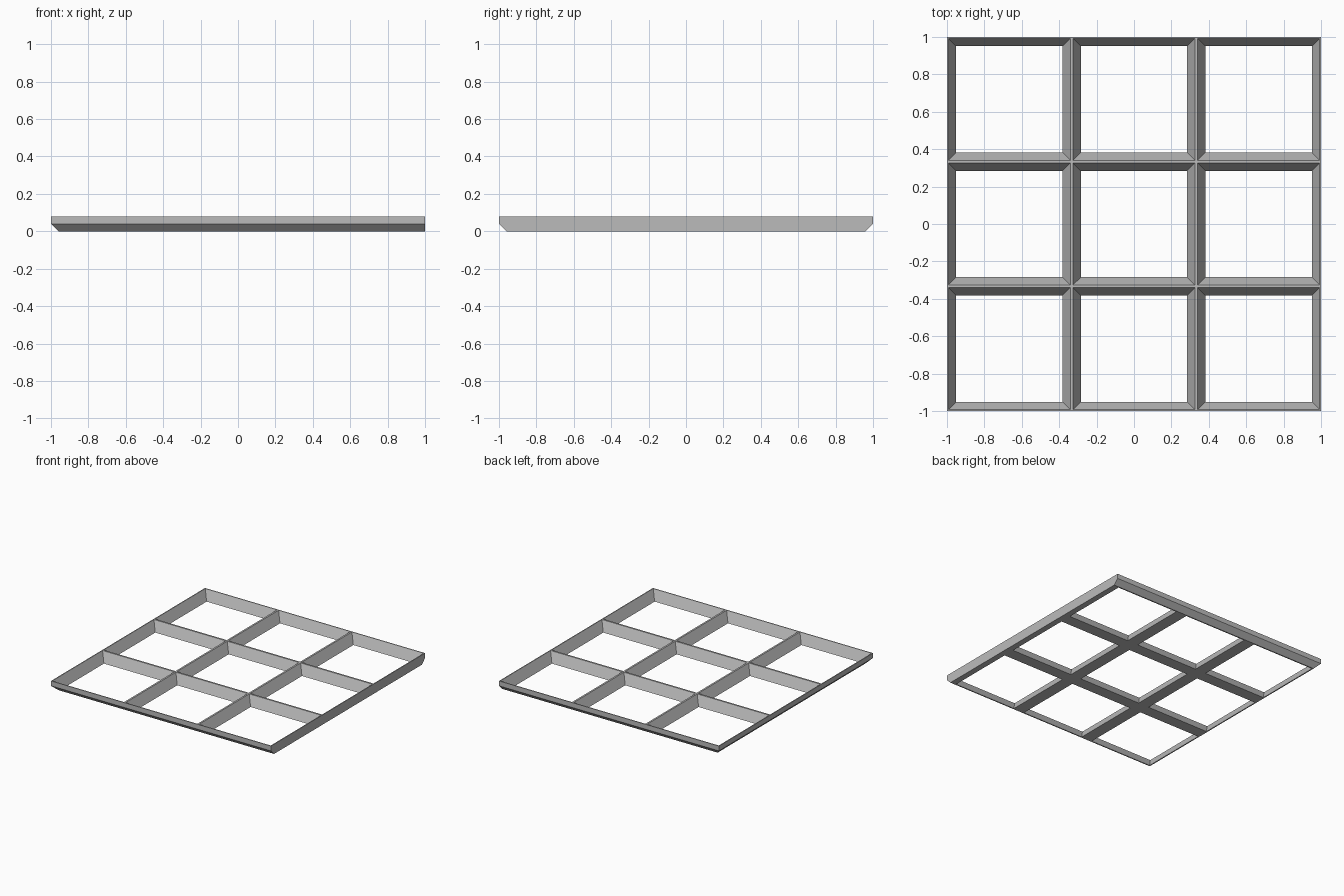
import bpy
import bmesh

default = bpy.data.objects.get("Cube")
if default:
    bpy.data.objects.remove(default, do_unlink=True)

HEIGHT = 0.08
CHAMFER = 0.04
PITCH = 2 / 3
TOP_HALF = 0.326      # half opening of a cell at the top
BOTTOM_HALF = 0.284   # half opening of a cell at the bottom


def grid_lines(half, low, high):
    """Outer edges plus both edges of each of the three openings."""
    inner = [c * PITCH + s * half for c in (-1, 0, 1) for s in (-1, 1)]
    return [low] + inner + [high]


def layer(bm, xs, ys, z):
    return {(i, j): bm.verts.new((x, y, z))
            for i, x in enumerate(xs) for j, y in enumerate(ys)}


bm = bmesh.new()
top_lines = grid_lines(TOP_HALF, -1, 1)
top = layer(bm, top_lines, top_lines, HEIGHT)

# Bottom is chamfered on three sides; the +x side stays upright
bottom = layer(bm, grid_lines(BOTTOM_HALF, CHAMFER - 1, 1),
               grid_lines(BOTTOM_HALF, CHAMFER - 1, 1 - CHAMFER), 0)

# Flat lattice strips and the sloping walls of the openings
N = len(top_lines) - 1
for i in range(N):
    for j in range(N):
        ring = [(i, j), (i + 1, j), (i + 1, j + 1), (i, j + 1)]
        if i % 2 and j % 2:
            for a, b in zip(ring, ring[1:] + ring[:1]):
                bm.faces.new([top[a], top[b], bottom[b], bottom[a]])
        else:
            bm.faces.new([top[k] for k in ring])
            bm.faces.new([bottom[k] for k in reversed(ring)])

# Outer rim: upright upper band and chamfered lower band
rim = ([(i, 0) for i in range(N)] + [(N, j) for j in range(N)]
       + [(i, N) for i in range(N, 0, -1)] + [(0, j) for j in range(N, 0, -1)])
middle = {k: bm.verts.new((top[k].co.x, top[k].co.y, CHAMFER)) for k in rim}
for a, b in zip(rim, rim[1:] + rim[:1]):
    bm.faces.new([middle[a], middle[b], top[b], top[a]])
    bm.faces.new([bottom[a], bottom[b], middle[b], middle[a]])

bmesh.ops.recalc_face_normals(bm, faces=bm.faces[:])
mesh = bpy.data.meshes.new("lattice_frame")
bm.to_mesh(mesh)
bm.free()

# Plain grey finish
grey = bpy.data.materials.new("plain_grey")
grey.use_nodes = True
colour = (0.5, 0.5, 0.5, 1)
grey.diffuse_color = colour
grey.node_tree.nodes["Principled BSDF"].inputs["Base Color"].default_value = colour
mesh.materials.append(grey)

frame = bpy.data.objects.new("lattice_frame", mesh)
bpy.context.collection.objects.link(frame)
